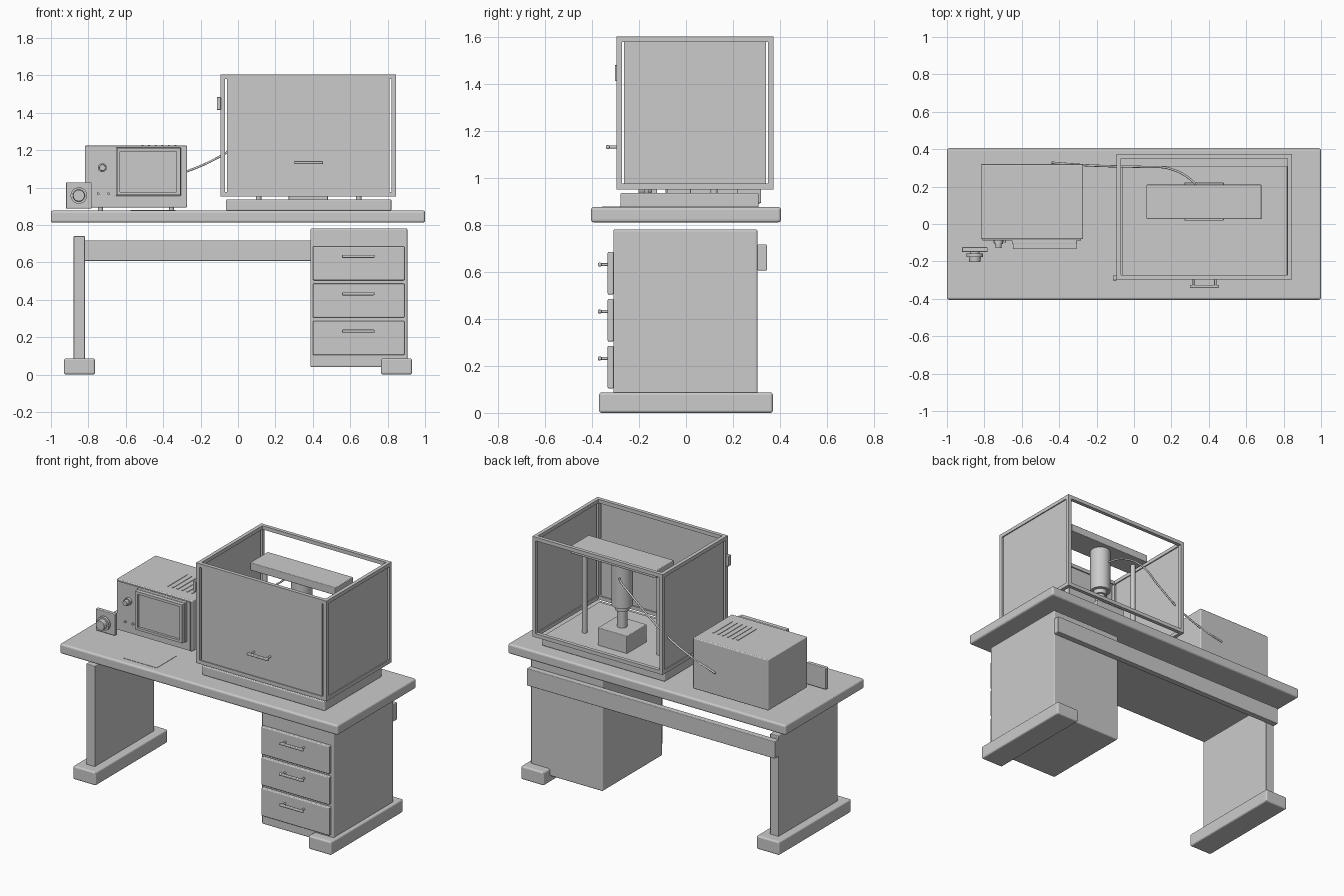
import bpy, bmesh, math
from mathutils import Vector

if "Cube" in bpy.data.objects:
    bpy.data.objects.remove(bpy.data.objects["Cube"])

grey = bpy.data.materials.new("light_grey")
grey.diffuse_color = (0.6, 0.6, 0.6, 1)
grey.use_nodes = True
grey.node_tree.nodes["Principled BSDF"].inputs["Base Color"].default_value = grey.diffuse_color


def finish(name, bm, bevel=0.0, smooth=False):
    me = bpy.data.meshes.new(name)
    bm.to_mesh(me)
    bm.free()
    me.materials.append(grey)
    ob = bpy.data.objects.new(name, me)
    bpy.context.collection.objects.link(ob)
    if bevel:
        m = ob.modifiers.new("bevel", 'BEVEL')
        m.width, m.segments, m.limit_method = bevel, 3, 'ANGLE'
    if smooth:
        bpy.ops.object.select_all(action='DESELECT')
        bpy.context.view_layer.objects.active = ob
        ob.select_set(True)
        bpy.ops.object.shade_smooth_by_angle(angle=math.radians(35))
    return ob


def add_box(bm, x, y, z):
    vs = bmesh.ops.create_cube(bm, size=1)["verts"]
    for v in vs:
        for i, (a, b) in enumerate((x, y, z)):
            v.co[i] = (a + b) / 2 + v.co[i] * (b - a)


def box(name, x, y, z, bevel=0.0):
    bm = bmesh.new()
    add_box(bm, x, y, z)
    return finish(name, bm, bevel)


def rod(name, p, q, r, r2=None):
    """Cylinder or cone between two points."""
    p, q = Vector(p), Vector(q)
    bm = bmesh.new()
    bmesh.ops.create_cone(bm, cap_ends=True, segments=32, radius1=r,
                          radius2=r if r2 is None else r2, depth=(q - p).length)
    rot = Vector((0, 0, 1)).rotation_difference(q - p).to_matrix().to_4x4()
    bmesh.ops.transform(bm, matrix=rot, verts=bm.verts)
    bmesh.ops.translate(bm, vec=(p + q) / 2, verts=bm.verts)
    return finish(name, bm, 0, True)


def tube(name, pts, r, kind='POLY'):
    cu = bpy.data.curves.new(name, 'CURVE')
    cu.dimensions, cu.bevel_depth, cu.bevel_resolution = '3D', r, 3
    cu.use_fill_caps = True
    sp = cu.splines.new(kind)
    if kind == 'BEZIER':
        sp.bezier_points.add(len(pts) - 1)
        for b, p in zip(sp.bezier_points, pts):
            b.co = p
            b.handle_left_type = b.handle_right_type = 'AUTO'
    else:
        sp.points.add(len(pts) - 1)
        for b, p in zip(sp.points, pts):
            b.co = (*p, 1)
    cu.materials.append(grey)
    ob = bpy.data.objects.new(name, cu)
    bpy.context.collection.objects.link(ob)


def pull(name, x0, x1, y0, y1, z):
    """Bar handle: two stems and a bar in front."""
    box(name + "_bar", (x0, x1), (y0, y0 + 0.016), (z - 0.008, z + 0.008), 0.005)
    for i, x in enumerate((x0 + 0.02, x1 - 0.02)):
        rod(f"{name}_stem_{i}", (x, y0 + 0.008, z), (x, y1, z), 0.006)


# desk
box("desk_top", (-1, 1), (-0.405, 0.405), (0.812, 0.877), 0.012)
box("desk_mat", (-0.575, -0.335), (-0.357, -0.155), (0.87, 0.879))
box("left_leg", (-0.88, -0.818), (-0.305, 0.305), (0.05, 0.74), 0.004)
box("back_beam", (-0.88, 0.905), (0.305, 0.345), (0.607, 0.718), 0.004)
for side, x in (("left", (-0.93, -0.765)), ("right", (0.765, 0.93))):
    box(side + "_foot", x, (-0.37, 0.37), (0, 0.087), 0.01)

# drawer cabinet
box("drawer_cabinet", (0.387, 0.905), (-0.31, 0.305), (0.04, 0.782), 0.008)
for i in range(3):
    z = 0.104 + 0.2 * i
    box(f"drawer_{i}", (0.4, 0.89), (-0.334, -0.309), (z, z + 0.182), 0.006)
    pull(f"drawer_handle_{i}", 0.555, 0.73, -0.376, -0.33, z + 0.128)

# enclosure base and frame
X, Y, Z, T = (-0.093, 0.845), (-0.297, 0.373), (0.953, 1.605), 0.024
box("enclosure_plinth", (-0.064, 0.82), (-0.28, 0.31), (0.876, 0.937), 0.006)
bm = bmesh.new()
ends = lambda r: ((r[0], r[0] + T), (r[1] - T, r[1]))
for x in ends(X):
    for y in ends(Y):
        add_box(bm, x, y, Z)
    for z in ends(Z):
        add_box(bm, x, (Y[0] + T, Y[1] - T), z)
for y in ends(Y):
    for z in ends(Z):
        add_box(bm, (X[0] + T, X[1] - T), y, z)
finish("enclosure_frame", bm)

# front and side panels (top and back stay open)
PZ = (Z[0] + T - 0.003, Z[1] - T + 0.003)
box("front_panel", (-0.058, 0.81), (-0.291, -0.281), PZ)
box("left_panel", (-0.086, -0.076), (-0.264, 0.34), PZ)
box("right_panel", (0.828, 0.838), (-0.264, 0.34), PZ)
pull("panel_handle", 0.30, 0.455, -0.342, -0.285, 1.133)
box("door_switch", (-0.113, -0.092), (-0.302, -0.275), (1.415, 1.483), 0.003)

# work head inside the enclosure
box("gantry", (0.067, 0.682), (0.027, 0.21), (1.475, 1.525), 0.004)
for i, x in enumerate((0.11, 0.645)):
    rod(f"gantry_post_{i}", (x, 0.12, 0.93), (x, 0.12, 1.48), 0.015)
box("work_block", (0.27, 0.48), (0.018, 0.222), (0.93, 1.05), 0.004)
rod("head_body", (0.375, 0.12, 1.19), (0.375, 0.12, 1.48), 0.063)
rod("head_collar", (0.375, 0.12, 1.16), (0.375, 0.12, 1.19), 0.042)
rod("head_nozzle", (0.375, 0.12, 1.04), (0.375, 0.12, 1.165), 0.03)
tube("head_cable", [(-0.44, 0.328, 1.04), (-0.27, 0.315, 1.088), (-0.09, 0.308, 1.17),
                    (0.05, 0.305, 1.265), (0.2, 0.293, 1.375), (0.3, 0.24, 1.4),
                    (0.36, 0.17, 1.385)], 0.006, 'BEZIER')

# control unit with screen
box("control_unit", (-0.818, -0.273), (-0.08, 0.32), (0.893, 1.224), 0.006)
for i, x in enumerate((-0.735, -0.355)):
    for j, y in enumerate((-0.03, 0.27)):
        rod(f"control_foot_{i}{j}", (x, y, 0.874), (x, y, 0.9), 0.014)
box("control_face", (-0.81, -0.283), (-0.088, -0.078), (0.9, 1.216))
box("screen_back", (-0.653, -0.305), (-0.108, -0.08), (0.955, 1.214), 0.004)
bm = bmesh.new()
for x in ((-0.648, -0.63), (-0.328, -0.308)):
    add_box(bm, x, (-0.134, -0.1), (0.96, 1.21))
for z in ((0.96, 0.976), (1.193, 1.21)):
    add_box(bm, (-0.63, -0.328), (-0.134, -0.1), z)
finish("screen_bezel", bm)
box("screen", (-0.63, -0.328), (-0.118, -0.1), (0.976, 1.193))
rod("control_knob_base", (-0.725, -0.08, 1.106), (-0.725, -0.107, 1.106), 0.024)
rod("control_knob", (-0.725, -0.1, 1.106), (-0.725, -0.128, 1.106), 0.018, 0.016)
for i, x in enumerate((-0.748, -0.692)):
    rod(f"control_lamp_{i}", (x, -0.08, 0.967), (x, -0.098, 0.967), 0.007)
for i in range(6):
    x = -0.515 + 0.035 * i
    box(f"vent_slat_{i}", (x, x + 0.01), (0.005, 0.2), (1.22, 1.227))

# stop button on upright plate
box("stop_plate", (-0.92, -0.782), (-0.15, -0.124), (0.888, 1.028), 0.004)
rod("stop_stem", (-0.851, -0.145, 0.957), (-0.851, -0.165, 0.957), 0.025)
rod("stop_collar", (-0.851, -0.158, 0.957), (-0.851, -0.176, 0.957), 0.044)
rod("stop_button", (-0.851, -0.17, 0.957), (-0.851, -0.203, 0.957), 0.033, 0.03)
